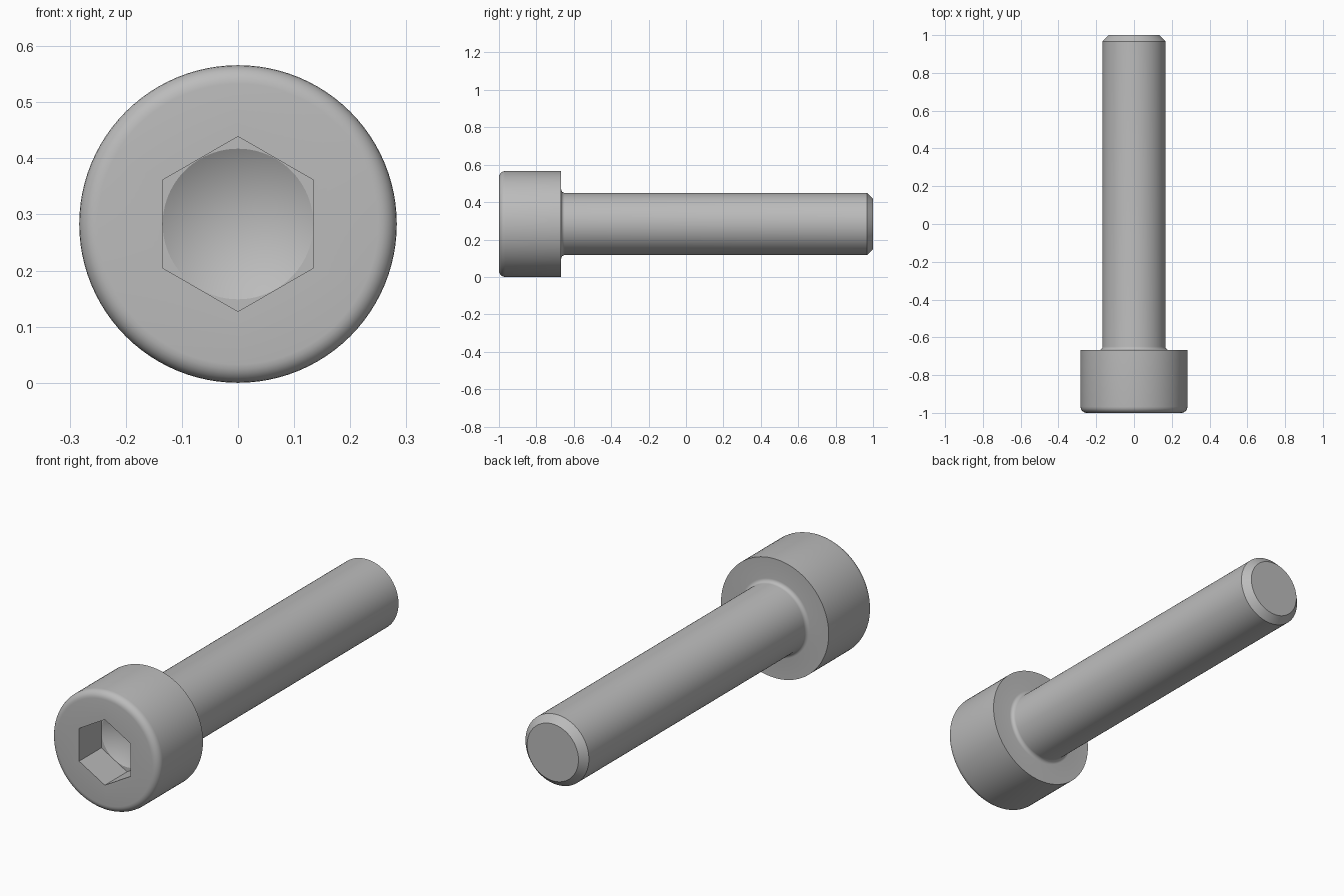
import bpy, bmesh
from math import sin, cos, pi, radians

cube = bpy.data.objects.get("Cube")
if cube:
    bpy.data.objects.remove(cube, do_unlink=True)

SEGMENTS = 96          # multiple of 12, so hexagon corners and flats land on vertices
HEAD_R, SHANK_R = 0.283, 0.1667
FLAT_R = 0.135         # half the width of the hexagon across flats
HEAD_BACK = -0.667
EDGE_R, NECK_R = 0.033, 0.018


def arc(cy, cr, radius, start, end, steps=6):
    """Profile points (y, r) along an arc, angles measured from +y toward +r."""
    angles = [radians(start + (end - start) * i / steps) for i in range(steps + 1)]
    return [(cy + radius * cos(a), cr + radius * sin(a), False) for a in angles]


def ring(bm, y, r, hexagonal):
    """Circle around the y axis, or a hexagon with a corner pointing up."""
    verts = []
    for i in range(SEGMENTS):
        a = 2 * pi * i / SEGMENTS
        # angle from the middle of the nearest flat
        off = (a + pi / 6) % (pi / 3) - pi / 6
        rad = r / cos(off) if hexagonal else r
        verts.append(bm.verts.new((rad * cos(a), y, HEAD_R + rad * sin(a))))
    return verts


# Profile from socket floor, over the head, along the shank to the tip: (y, r, hexagonal)
floor_y = -1 + 0.167
profile = [(floor_y, FLAT_R - 0.0008, False), (floor_y, FLAT_R, True), (-1, FLAT_R, True)]
profile += arc(-1 + EDGE_R, HEAD_R - EDGE_R, EDGE_R, 180, 90)             # rounded head rim
profile += [(HEAD_BACK, HEAD_R, False)]
profile += arc(HEAD_BACK + NECK_R, SHANK_R + NECK_R, NECK_R, 180, 270)    # neck fillet
profile += [(0.967, SHANK_R, False), (1, 0.135, False)]                   # tip chamfer

bm = bmesh.new()
rings = [ring(bm, *p) for p in profile]
for a, b in zip(rings, rings[1:]):
    for i in range(SEGMENTS):
        j = (i + 1) % SEGMENTS
        bm.faces.new((a[i], a[j], b[j], b[i]))

# Drilled cone at the bottom of the socket, flat cap at the tip
apex = bm.verts.new((0, floor_y + 0.078, HEAD_R))
for i in range(SEGMENTS):
    bm.faces.new((apex, rings[0][(i + 1) % SEGMENTS], rings[0][i]))
bm.faces.new(rings[-1])
bmesh.ops.recalc_face_normals(bm, faces=bm.faces)

mesh = bpy.data.meshes.new("socket_bolt")
bm.to_mesh(mesh)
bm.free()
bolt = bpy.data.objects.new("socket_bolt", mesh)
bpy.context.collection.objects.link(bolt)

# Plain grey steel
steel = bpy.data.materials.new("grey_steel")
steel.use_nodes = True
colour = (0.5, 0.5, 0.5, 1)
steel.diffuse_color = colour
steel.node_tree.nodes["Principled BSDF"].inputs["Base Color"].default_value = colour
mesh.materials.append(steel)

bpy.ops.object.select_all(action="DESELECT")
bolt.select_set(True)
bpy.context.view_layer.objects.active = bolt
bpy.ops.object.shade_smooth_by_angle(angle=radians(22))
